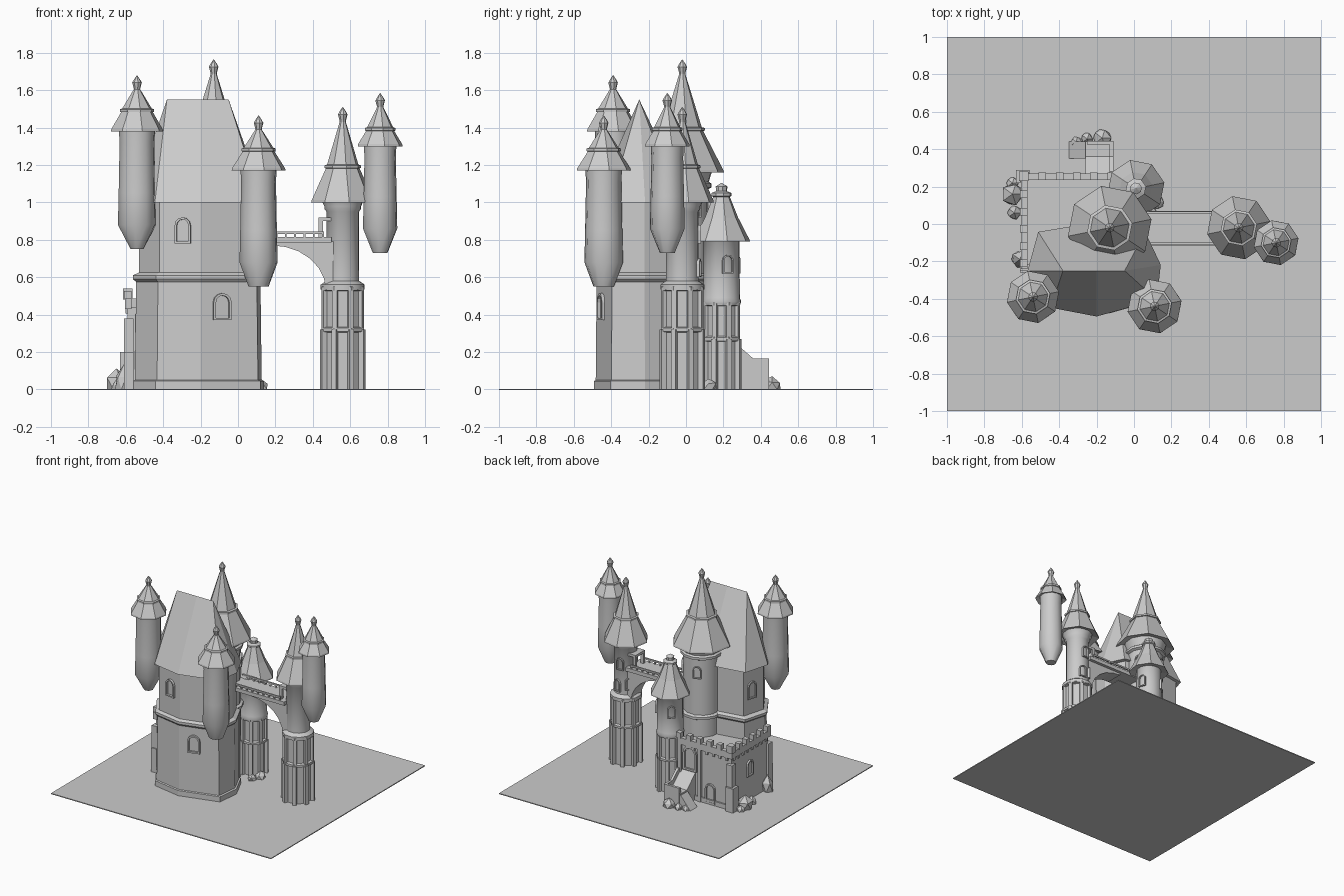
import bpy, bmesh, random
from math import sin, cos, pi, radians
from mathutils import Matrix, Vector

if "Cube" in bpy.data.objects:
    bpy.data.objects.remove(bpy.data.objects["Cube"])

random.seed(4)

def finish(name, bm, smooth=False):
    bmesh.ops.remove_doubles(bm, verts=bm.verts, dist=0.0005)
    bmesh.ops.recalc_face_normals(bm, faces=bm.faces)
    me = bpy.data.meshes.new(name)
    bm.to_mesh(me)
    bm.free()
    ob = bpy.data.objects.new(name, me)
    bpy.context.collection.objects.link(ob)
    if smooth:
        bpy.context.view_layer.objects.active = ob
        ob.select_set(True)
        bpy.ops.object.shade_smooth_by_angle(angle=radians(50))
        ob.select_set(False)
    return ob

def loft(bm, rings):
    """Bridge successive rings of points and cap both ends."""
    vs = [[bm.verts.new(p) for p in r] for r in rings]
    n = len(vs[0])
    for a, b in zip(vs, vs[1:]):
        for i in range(n):
            j = (i + 1) % n
            bm.faces.new((a[i], a[j], b[j], b[i]))
    bm.faces.new(vs[0])
    bm.faces.new(vs[-1])

def lathe(name, c, profile, n=8, smooth=False, phase=0.2):
    bm = bmesh.new()
    loft(bm, [[(c[0] + r * cos(2 * pi * i / n + phase), c[1] + r * sin(2 * pi * i / n + phase), z)
               for i in range(n)] for r, z in profile])
    return finish(name, bm, smooth)

def boxes(name, items):
    """items: (x0, x1, y0, y1, z0, z1)"""
    bm = bmesh.new()
    for x0, x1, y0, y1, z0, z1 in items:
        loft(bm, [[(x0, y0, z), (x1, y0, z), (x1, y1, z), (x0, y1, z)] for z in (z0, z1)])
    return finish(name, bm)

def prism(name, pts, fn, d0, d1):
    """Extrude a 2D outline; fn(u, v, d) places each point."""
    bm = bmesh.new()
    loft(bm, [[fn(u, v, d) for u, v in pts] for d in (d0, d1)])
    return finish(name, bm)

def arch(w, h, n=6):
    r = w / 2
    return [(-r, 0), (r, 0)] + [(r * cos(pi * i / n), h - r + r * sin(pi * i / n)) for i in range(n + 1)]

def window(name, pos, deg, w, h):
    """Raised arched frame around a flat pane, facing direction deg."""
    m = Matrix.Translation(pos) @ Matrix.Rotation(radians(deg + 90), 4, 'Z')
    place = lambda u, v, d: m @ Vector((u, -d, v))
    bm = bmesh.new()
    t = w * 0.13
    outer = arch(w, h)
    inner = [(u, v + t) for u, v in arch(w - 2 * t, h - 2 * t)]
    rings = [[bm.verts.new(place(u, v, d)) for u, v in o]
             for o, d in ((outer, -.02), (outer, .012), (inner, .012), (inner, -.005))]
    k = len(outer)
    for a, b in zip(rings, rings[1:]):
        for i in range(k):
            bm.faces.new((a[i], a[(i + 1) % k], b[(i + 1) % k], b[i]))
    bm.faces.new(rings[-1])
    finish(name, bm)

def roof(name, c, r, eave, ring, r1, tip):
    """Flared skirt, ring moulding, steep upper cone and pointed finial."""
    lathe(name, c, [(r * .7, eave + .015), (r, eave), (r * .985, eave + .012), (r1 * 1.02, ring - .008),
                    (r1 * 1.1, ring - .006), (r1 * 1.1, ring + .008), (r1 * .95, ring + .012),
                    (.014, tip - .07)])
    lathe(name + "_finial", c, [(.016, tip - .085), (.018, tip - .07), (.026, tip - .04),
                                (.018, tip - .025), (.001, tip)])

def turret(name, c, r, low, z0, eave, rr, ring, r1, tip):
    lathe(name + "_body", c, [(low, z0), (r * 1.04, z0 + .13), (r, z0 + .3), (r * .95, eave - .06),
                              (r, eave + .03)], 10, True)
    roof(name + "_roof", c, rr, eave, ring, r1, tip)

def ribbed_base(name, c, r, mid, top):
    """Octagonal shaft with corner pilasters and two bands."""
    lathe(name + "_shaft", c, [(r * .9, 0), (r * .9, top)], 8, phase=pi / 8)
    for z in (mid, top):
        lathe(name + "_band", c, [(r * .9, z - .015), (r * 1.06, z - .01), (r * 1.06, z + .008), (r * .9, z + .015)],
              8, phase=pi / 8)
    for i in range(8):
        a = 2 * pi * i / 8 + pi / 8
        fn = lambda u, v, d: (c[0] + u * cos(a) - v * sin(a), c[1] + u * sin(a) + v * cos(a), d)
        for z1, e in ((mid, r * 1.1), (top, r * 1.02)):
            prism(name + "_pilaster", [(r * .7, -.014), (e, -.014), (e, .014), (r * .7, .014)], fn, 0, z1)

# Ground slab
boxes("ground", [(-1, 1, -1, 1, -.004, .003)])

# Keep: faceted plan, plinth, string course and hipped roof
plan = [(-.555, -.25), (-.435, -.44), (-.2, -.485), (.11, -.40), (.13, -.22), (.05, -.05), (-.2, 0), (-.5, -.05)]
KC = (-.2, -.25)
def scaled(s, z):
    return [(KC[0] + (x - KC[0]) * s, KC[1] + (y - KC[1]) * s, z) for x, y in plan]
bm = bmesh.new()
loft(bm, [scaled(s, z) for s, z in ((1.03, 0), (1.03, .045), (.99, .05), (.97, .575), (1.02, .59),
                                    (1.02, .61), (.93, .625), (.93, 1.01))])
finish("keep_walls", bm)
bm = bmesh.new()
ridge = [(min(max(x, -.38), -.05), -.25, 1.55) for x, y in plan]
loft(bm, [scaled(.9, 1.01), scaled(1.04, 1.0)])
eave = [bm.verts.new(p) for p in scaled(1.04, 1.0)]
top = [bm.verts.new(p) for p in ridge]
for i in range(8):
    j = (i + 1) % 8
    bm.faces.new((eave[i], eave[j], top[j], top[i]))
bmesh.ops.dissolve_degenerate(bm, edges=bm.edges, dist=.0005)
finish("keep_roof", bm)
window("keep_upper_window", (-.295, -.456, .78), -100, .085, .14)
window("keep_lower_window", (-.085, -.452, .37), -74, .10, .145)
window("keep_side_window", (-.50, -.14, .75), 165, .085, .14)

# Hanging turrets
turret("left_turret", (-.54, -.39), .10, .035, .75, 1.38, .142, 1.49, .085, 1.68)
turret("front_turret", (.11, -.44), .10, .055, .55, 1.17, .147, 1.28, .085, 1.465)
turret("right_turret", (.76, -.10), .09, .04, .73, 1.30, .122, 1.39, .075, 1.585)

# Tall tower behind the keep
T = (-.13, -.02)
lathe("tall_tower_body", T, [(.14, 0), (.14, .58), (.16, .59), (.16, .61), (.14, .62), (.14, 1.07),
                             (.16, 1.08), (.16, 1.1), (.145, 1.11), (.17, 1.19)], 12, True)
roof("tall_tower_roof", T, .228, 1.16, 1.39, .112, 1.765)
for d in (30, 110):
    window("tall_tower_window", (T[0] + .137 * cos(radians(d)), T[1] + .137 * sin(radians(d)), .92), d, .065, .1)

# Bridge tower
B = (.56, -.02)
ribbed_base("bridge_tower", B, .115, .32, .54)
lathe("bridge_tower_body", B, [(.12, .535), (.12, .56), (.09, .58), (.088, .95), (.1, .965), (.1, .98), (.12, 1.02)],
      12, True)
roof("bridge_tower_roof", B, .172, 1.0, 1.19, .09, 1.51)
for d, z in ((95, .78), (80, .60), (140, .62)):
    window("bridge_tower_window", (B[0] + .087 * cos(radians(d)), B[1] + .087 * sin(radians(d)), z), d, .06, .1)

# Small rear tower with a blunt cap
S = (.01, .19)
ribbed_base("rear_tower", S, .10, .27, .46)
lathe("rear_tower_body", S, [(.1, .45), (.108, .47), (.1, .49), (.098, .8), (.12, .82)], 12, True)
lathe("rear_tower_roof", S, [(.1, .8), (.155, .79), (.153, .80), (.09, .92), (.045, 1.03), (.055, 1.035),
                             (.055, 1.05), (.03, 1.06), (.032, 1.085), (.001, 1.105)])
for d in (20, 130):
    window("rear_tower_window", (S[0] + .096 * cos(radians(d)), S[1] + .096 * sin(radians(d)), .62), d, .06, .1)

# Bridge: deck, curved bracket, railings and doorway
boxes("bridge_deck", [(-.02, .5, -.115, .07, .785, .815)])
curve = [(.18 + .29 * sin(t * pi / 12), .53 + .24 * cos(t * pi / 12)) for t in range(7)]
prism("bridge_bracket", curve + [(.52, .53), (.52, .79), (.18, .79)], lambda u, v, d: (u, d, v), -.09, .045)
rails = []
for y in (-.11, .055):
    rails.append((0, .46, y, y + .012, .832, .845))
    rails += [(.05 + i * .05, .06 + i * .05, y, y + .01, .81, .835) for i in range(9)]
boxes("bridge_railing", rails)
boxes("bridge_doorway", [(.43, .455, -.08, -.06, .81, .91), (.43, .455, .02, .04, .81, .91),
                         (.43, .5, -.08, .04, .9, .92)])

# Courtyard block: walls, corner piers, corbels and merlons
parts = [(-.59, -.11, -.22, .25, 0, .44),
         (-.605, -.57, -.24, .265, .43, .485), (-.605, -.11, .235, .27, .43, .485)]
parts += [(-.61, -.56, y, y + .05, 0, h) for y, h in ((-.25, .38), (.225, .38), (-.26, .2), (.235, .2))]
parts += [(x, x + .03, .24, .268, 0, .43) for x in (-.32, -.14)]
parts += [(-.63, -.56, .22, .29, 0, .2), (-.60, -.12, .24, .262, 0, .04)]
boxes("courtyard_walls", parts)
merlons = [(-.61, -.57, -.23 + i * .092, -.19 + i * .092, .48, .525) for i in range(5)]
merlons += [(-.51 + i * .092, -.47 + i * .092, .235, .275, .48, .525) for i in range(5)]
merlons += [(-.615, -.565, .23, .28, .48, .54)]
merlons += [(-.602, -.58, -.2 + i * .06, -.18 + i * .06, .405, .435) for i in range(8)]
merlons += [(-.56 + i * .06, -.54 + i * .06, .245, .265, .405, .435) for i in range(8)]
boxes("battlements", merlons)
window("raised_door", (-.215, .252, .23), 90, .12, .2)
window("ground_door", (-.40, .252, .01), 90, .09, .16)
window("side_window", (-.592, .02, .2), 180, .08, .13)

# Stair: ramp from the raised door, landing, then a turn down to the ground
prism("upper_ramp", [(.24, 0), (.44, 0), (.44, .12), (.36, .12), (.24, .23)],
      lambda u, v, d: (d, u, v), -.26, -.13)
prism("lower_ramp", [(-.35, 0), (-.25, 0), (-.25, .12)], lambda u, v, d: (u, d, v), .35, .44)
prism("stair_parapet", [(.24, 0), (.44, 0), (.44, .165), (.36, .165), (.28, .235), (.24, .235)],
      lambda u, v, d: (d, u, v), -.13, -.11)
boxes("stair_end_wall", [(-.25, -.11, .425, .445, 0, .165)])

# Boulders
for x, y, r, h in ((-.65, .16, .065, .11), (-.64, .06, .04, .06), (-.61, -.19, .05, .13), (-.65, .22, .035, .05),
                   (-.17, .46, .055, .07), (-.25, .455, .035, .05), (-.31, .44, .03, .04),
                   (.12, .12, .045, .06), (.09, .06, .04, .05)):
    bm = bmesh.new()
    bmesh.ops.create_icosphere(bm, subdivisions=1, radius=1)
    for v in bm.verts:
        k = random.uniform(.85, 1.1)
        v.co = Vector((x + v.co.x * r * k, y + v.co.y * r * k, max(0, v.co.z * h * k + h * .1)))
    finish("boulder", bm)
